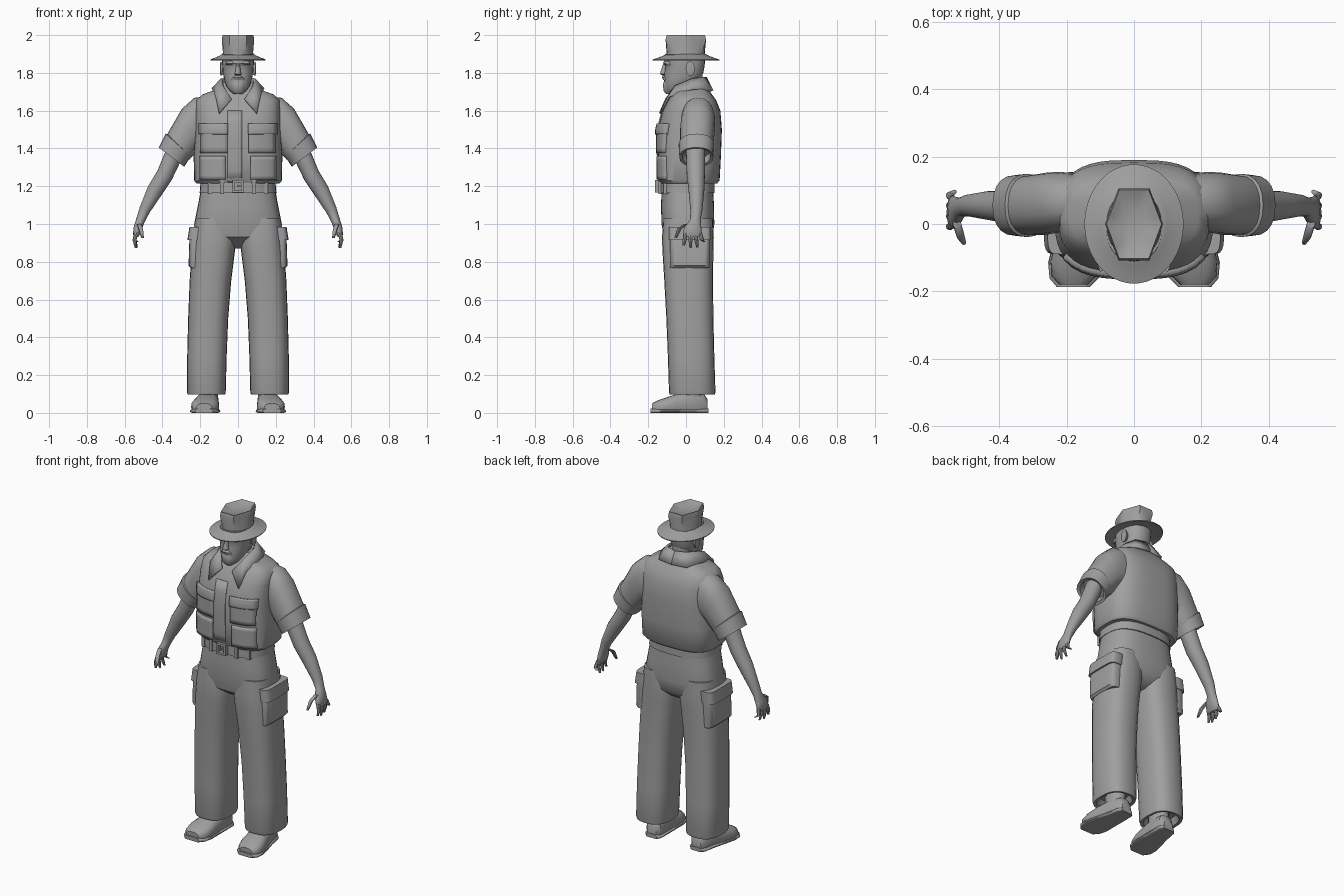
import bpy, bmesh, math
from mathutils import Vector as V

grey = bpy.data.materials.new("plain_grey")
grey.diffuse_color = (0.35, 0.35, 0.35, 1)


def finish(name, bm, mirror=False, solid=0, angle=40):
    """Turn a bmesh into a smooth-shaded object, optionally mirrored in x."""
    bmesh.ops.recalc_face_normals(bm, faces=bm.faces)
    me = bpy.data.meshes.new(name)
    bm.to_mesh(me)
    bm.free()
    me.materials.append(grey)
    ob = bpy.data.objects.new(name, me)
    bpy.context.collection.objects.link(ob)
    bpy.ops.object.select_all(action='DESELECT')
    bpy.context.view_layer.objects.active = ob
    ob.select_set(True)
    bpy.ops.object.shade_smooth_by_angle(angle=math.radians(angle))
    if solid:
        m = ob.modifiers.new("thickness", 'SOLIDIFY')
        m.thickness, m.offset = solid, 0
    if mirror:
        ob.modifiers.new("mirror", 'MIRROR')
    return ob


def oval(c, u, v, e=2.0, n=24):
    """Superellipse ring around c with half axes u and v."""
    out = []
    for i in range(n):
        a = 2 * math.pi * i / n
        f = lambda t: math.copysign(abs(t) ** (2 / e), t) if abs(t) > 1e-6 else 0
        out.append(V(c) + V(u) * f(math.cos(a)) + V(v) * f(math.sin(a)))
    return out


def level(z, x0, x1, y0, y1, e=2.0, n=24):
    return oval(((x0 + x1) / 2, (y0 + y1) / 2, z), ((x1 - x0) / 2, 0, 0),
                (0, (y1 - y0) / 2, 0), e, n)


def loft(name, rings, **kw):
    bm = bmesh.new()
    rows = [[bm.verts.new(p) for p in r] for r in rings]
    n = len(rows[0])
    for a, b in zip(rows, rows[1:]):
        for i in range(n):
            bm.faces.new((a[i], a[(i + 1) % n], b[(i + 1) % n], b[i]))
    bm.faces.new(rows[0])
    bm.faces.new(rows[-1])
    return finish(name, bm, **kw)


def grid(name, rows, **kw):
    bm = bmesh.new()
    g = [[bm.verts.new(p) for p in r] for r in rows]
    for a, b in zip(g, g[1:]):
        for i in range(len(a) - 1):
            bm.faces.new((a[i], a[i + 1], b[i + 1], b[i]))
    return finish(name, bm, **kw)


def box(name, x0, x1, y0, y1, z0, z1, **kw):
    c = lambda z: [V((x0, y0, z)), V((x1, y0, z)), V((x1, y1, z)), V((x0, y1, z))]
    return loft(name, [c(z0), c(z1)], **kw)


# Vest: height, half width, front y, back y
VEST = [(1.215, .22, -.135, .165), (1.23, .232, -.148, .178), (1.36, .235, -.15, .185),
        (1.5, .225, -.15, .19), (1.6, .224, -.125, .182), (1.655, .22, -.095, .16),
        (1.685, .19, -.075, .138), (1.705, .135, -.06, .125), (1.75, .085, -.03, .1)]
loft("vest", [level(z, -r, r, a, b, 3, 40) for z, r, a, b in VEST])


def vest_y(x, z):
    for p, q in zip(VEST, VEST[1:]):
        if p[0] <= z <= q[0]:
            t = (z - p[0]) / (q[0] - p[0])
            _, r, a, b = [m + (k - m) * t for m, k in zip(p, q)]
            return (a + b) / 2 - (b - a) / 2 * max(0, 1 - abs(x / r) ** 3) ** (1 / 3)


def panel(name, x0, x1, z0, z1, t, **kw):
    """Plate of thickness t lying on the vest front."""
    rows = []
    for j in range(7):
        z = z0 + (z1 - z0) * j / 6
        xs = [x0 + (x1 - x0) * i / 6 for i in range(7)]
        rows.append([V((x, vest_y(x, z), z)) for x in xs])
    return grid(name, rows, solid=2 * t, **kw)


panel("vest_pocket", .055, .195, 1.375, 1.525, .009, mirror=True)
panel("vest_pocket_flap", .052, .2, 1.475, 1.53, .014, mirror=True)
panel("vest_lower_pocket", .065, .2, 1.235, 1.36, .008, mirror=True)
panel("vest_front_edge", -.055, .02, 1.22, 1.6, .005)

# Shirt collar with pointed tips
grid("collar", [
    [(0, .105, 1.775), (.06, .085, 1.775), (.088, .03, 1.765), (.078, -.055, 1.73), (.035, -.105, 1.66)],
    [(0, .14, 1.705), (.09, .125, 1.705), (.135, .04, 1.715), (.118, -.09, 1.675), (.1, -.137, 1.585)]],
    mirror=True, solid=.012)

# Sleeves, cuffs and arms: outer (x, z), inner (x, z), centre y, half depth


def limb(name, data, e=2.0):
    rings = []
    for ox, oz, ix, iz, y, h in data:
        o, i = V((ox, y, oz)), V((ix, y, iz))
        rings.append(oval((o + i) / 2, (o - i) / 2, (0, h, 0), e, 20))
    return loft(name, rings, mirror=True)


limb("sleeve", [(.17, 1.675, .17, 1.42, .065, .085), (.232, 1.668, .212, 1.4, .065, .09),
                (.297, 1.61, .227, 1.375, .06, .092), (.375, 1.475, .258, 1.34, .055, .088)], 2.3)
limb("sleeve_cuff", [(.36, 1.475, .262, 1.365, .055, .075), (.383, 1.478, .25, 1.357, .055, .094),
                     (.42, 1.405, .285, 1.303, .055, .09), (.402, 1.4, .297, 1.315, .055, .075),
                     (.375, 1.43, .28, 1.35, .055, .07)], 2.3)
limb("arm", [(.37, 1.42, .295, 1.35, .05, .05), (.425, 1.285, .35, 1.235, .052, .048),
             (.476, 1.2, .4, 1.16, .055, .042), (.52, 1.09, .468, 1.06, .055, .032),
             (.538, 1.03, .492, 1.015, .05, .028), (.552, .985, .508, .975, .035, .046),
             (.556, .945, .522, .94, .035, .05), (.55, .93, .53, .93, .037, .04)])


def finger(name, a, m, b, r):
    w = [oval(p, (k, 0, 0), (0, k, 0), 2, 8) for p, k in ((a, r), (m, r * .95), (b, r * .55))]
    loft(name, w, mirror=True)


for i in range(4):
    y = -.003 + .026 * i
    tip = (.544 - .004 * i, -.012 + .036 * i, (.885, .872, .876, .905)[i])
    finger("finger", (.54, y, .95), (.548, (y + tip[1]) / 2, .915), tip, .011)
finger("thumb", (.525, 0, 1.0), (.515, -.035, .975), (.505, -.055, .925), .013)

# Belt, loops and buckle
loft("belt", [level(z, -r, r, -.14, .152, 2.7, 32) for z, r in ((1.165, .203), (1.228, .198))])
for x in (.085, .15):
    y = .006 - .146 * (1 - (x / .2) ** 2.7) ** (1 / 2.7)
    box("belt_loop", x - .01, x + .01, y - .01, y + .02, 1.16, 1.235, mirror=True)
for z in (1.172, 1.226):
    box("buckle_bar", -.03, .03, -.165, -.135, z - .006, z + .006)
box("buckle_side", .019, .03, -.165, -.135, 1.17, 1.228, mirror=True)
box("buckle_prong", -.004, .03, -.158, -.135, 1.195, 1.203)

# Trousers
loft("trouser_hips", [level(z, -r, r, a, b, 2.7, 32) for z, r, a, b in (
    (1.22, .19, -.128, .142), (1.1, .212, -.132, .148), (1.0, .232, -.13, .15),
    (.93, .23, -.115, .14), (.895, .16, -.07, .11), (.87, .06, -.03, .07))])
loft("trouser_leg", [level(z, x0, x1, a, b, 2.6) for z, x0, x1, a, b in (
    (1.03, .03, .225, -.12, .142), (.93, .01, .238, -.127, .147), (.86, .016, .245, -.125, .145),
    (.7, .036, .256, -.115, .143), (.5, .052, .264, -.104, .145), (.3, .06, .269, -.096, .15),
    (.11, .065, .27, -.09, .156), (.097, .068, .266, -.086, .152),
    (.1, .085, .25, -.07, .135), (.14, .1, .235, -.05, .12))], mirror=True)
loft("cargo_pocket", [level(z, .17, x, -.085, .125, 5) for z, x in (
    (.768, .25), (.78, .262), (.96, .256), (.975, .25))], mirror=True)
loft("cargo_flap", [level(z, .17, x, -.09, .13, 5) for z, x in ((.915, .268), (.985, .257))], mirror=True)

# Shoes: y, centre x, half width, height
SHOE = [(.115, .15, .03, .07), (.095, .15, .048, .1), (.02, .157, .056, .115), (-.05, .167, .066, .1),
        (-.11, .174, .074, .08), (-.155, .178, .066, .064), (-.18, .18, .042, .05)]


def shoe(name, extra, cap):
    rings = []
    for y, x, w, h in SHOE:
        h = min(h, cap)
        r = oval((x, y * (1 + extra), h * .4), (w + extra / 6, 0, 0), (0, 0, h * .6), 2.6, 20)
        rings.append([V((p.x, p.y, max(p.z, 0))) for p in r])
    loft(name, rings, mirror=True)


shoe("shoe", 0, 1)
shoe("shoe_sole", .04, .024)
loft("ankle", [level(z, .105, .205, -.04, .09) for z in (.07, .16)], mirror=True)

# Neck and head
loft("neck", [level(z, -r, r, a, b) for z, r, a, b in (
    (1.62, .085, -.085, .09), (1.69, .066, -.066, .09), (1.8, .06, -.045, .088))])
loft("head", [level(z, -r, r, a, b, 2.3) for z, r, a, b in (
    (1.692, .028, -.102, -.05), (1.705, .044, -.11, -.03), (1.73, .062, -.115, .02),
    (1.765, .073, -.116, .075), (1.8, .08, -.115, .092), (1.835, .083, -.11, .098),
    (1.85, .084, -.12, .1), (1.9, .083, -.11, .1))])
loft("beard", [level(z, -r, r, a, -.05, 2.4) for z, r, a in (
    (1.688, .022, -.105), (1.705, .036, -.119), (1.74, .04, -.122), (1.755, .034, -.117))])
loft("moustache", [level(z, -r, r, a, -.08, 2.4) for z, r, a in (
    (1.762, .036, -.12), (1.775, .03, -.127), (1.787, .014, -.121))])
loft("nose", [level(z, -r, r, a, -.09, 2, 12) for z, r, a in (
    (1.785, .012, -.122), (1.794, .019, -.138), (1.81, .014, -.134), (1.85, .009, -.12))])
loft("brow", [level(z, .012, .065, a, -.06, 2.6, 16) for z, a in (
    (1.842, -.108), (1.85, -.121), (1.862, -.112))], mirror=True)
loft("ear", [oval((.083 + d, .022, 1.822), (0, r, 0), (0, 0, r * 1.6), 2, 14)
             for d, r in ((-.012, .015), (.004, .023), (.01, .024), (.012, .016))], mirror=True)

# Hat: soft brim and a crown with six corners and a dented top
loft("hat_brim", [level(z, -x, x, -y, y, 2, 48) for z, x, y in (
    (1.9, .082, .102), (1.89, .1, .122), (1.879, .125, .152), (1.871, .147, .177),
    (1.866, .146, .176), (1.872, .122, .148), (1.878, .08, .1))])
HEX = [(.086, 0), (.046, .106), (-.046, .106), (-.086, 0), (-.046, -.108), (.046, -.108)]


def hexring(z, s):
    out = []
    for k in range(6):
        a, b = V(HEX[k]), V(HEX[(k + 1) % 6])
        out += [V((*(a.lerp(b, i / 4) * s), z)) for i in range(4)]
    return out


loft("hat_crown", [level(1.88, -.086, .086, -.105, .105), level(1.91, -.08, .08, -.103, .1),
                   hexring(1.975, 1), hexring(2.0, .95), hexring(1.995, .82), hexring(1.982, .5)])
